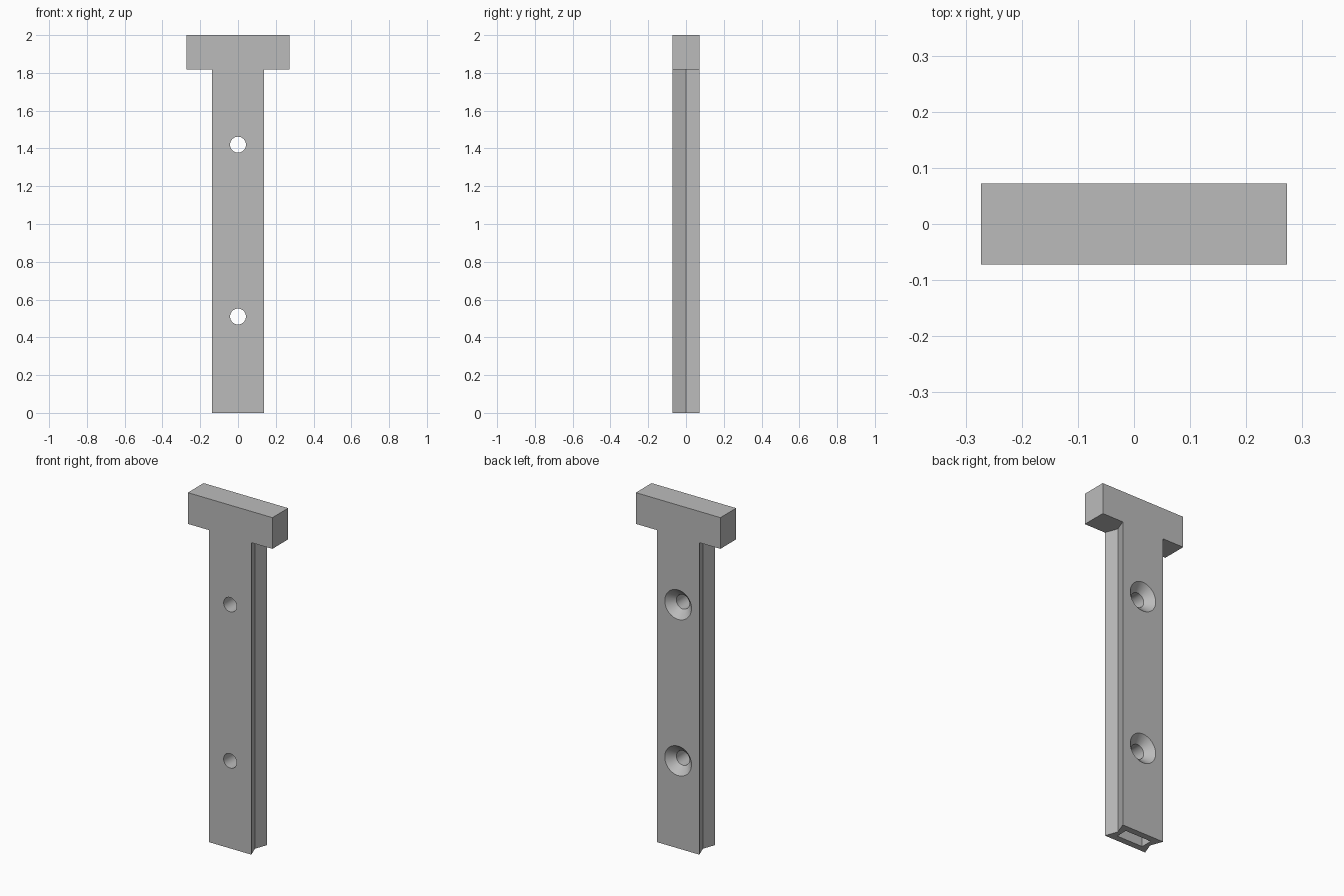
import bpy
import bmesh
import math
from mathutils import Matrix

old = bpy.data.objects.get("Cube")
if old:
    bpy.data.objects.remove(old, do_unlink=True)

HEIGHT, HEAD_H = 2.0, 0.182
HEAD_W, STEM_W, DEPTH = 0.545, 0.273, 0.145
GROOVE = 0.027
HOLE_R, SINK_R = 0.042, 0.086

grey = bpy.data.materials.new("plain grey")
grey.use_nodes = True
colour = (0.5, 0.5, 0.5, 1)
grey.diffuse_color = colour
grey.node_tree.nodes["Principled BSDF"].inputs["Base Color"].default_value = colour


def make_object(name, bm):
    bmesh.ops.recalc_face_normals(bm, faces=bm.faces)
    mesh = bpy.data.meshes.new(name)
    bm.to_mesh(mesh)
    bm.free()
    mesh.materials.append(grey)
    obj = bpy.data.objects.new(name, mesh)
    bpy.context.collection.objects.link(obj)
    return obj


def prism(name, outline, z0, z1):
    """Extrude an x/y outline from z0 up to z1."""
    bm = bmesh.new()
    face = bm.faces.new([bm.verts.new((x, y, z0)) for x, y in outline])
    top = bmesh.ops.extrude_face_region(bm, geom=[face])["geom"]
    verts = [v for v in top if isinstance(v, bmesh.types.BMVert)]
    bmesh.ops.translate(bm, verts=verts, vec=(0, 0, z1 - z0))
    return make_object(name, bm)


def rectangle(w, d):
    return [(-w / 2, -d / 2), (w / 2, -d / 2), (w / 2, d / 2), (-w / 2, d / 2)]


def cone(name, r_front, r_back, y0, y1, z):
    """Round cutter running from front y0 to back y1."""
    bm = bmesh.new()
    bmesh.ops.create_cone(bm, cap_ends=True, segments=48, radius1=r_back,
                          radius2=r_front, depth=y1 - y0,
                          matrix=Matrix.Translation((0, (y0 + y1) / 2, z))
                          @ Matrix.Rotation(math.pi / 2, 4, "X"))
    return make_object(name, bm)


def combine(body, tool, operation):
    bpy.context.view_layer.objects.active = body
    mod = body.modifiers.new(tool.name, "BOOLEAN")
    mod.operation, mod.object, mod.solver = operation, tool, "EXACT"
    bpy.ops.object.modifier_apply(modifier=mod.name)
    bpy.data.objects.remove(tool, do_unlink=True)


# Stem with a shallow V groove down each side
half = rectangle(STEM_W, DEPTH)
notch = STEM_W / 2 - GROOVE
outline = half[:2] + [(notch, 0)] + half[2:] + [(-notch, 0)]
body = prism("t_shaped_bracket", outline, 0, HEIGHT - HEAD_H / 2)

# Crossbar head
head = prism("head", rectangle(HEAD_W, DEPTH), HEIGHT - HEAD_H, HEIGHT)
combine(body, head, "UNION")

# Blind pocket in the foot
pocket = prism("foot_pocket", rectangle(0.17, 0.07), -0.05, 0.2)
combine(body, pocket, "DIFFERENCE")

# Screw holes, countersunk from the back
back = DEPTH / 2
sink = SINK_R - HOLE_R
for z in (0.51, 1.42):
    combine(body, cone("screw_hole", HOLE_R, HOLE_R, -0.2, 0.2, z), "DIFFERENCE")
    extra = 0.01
    combine(body, cone("countersink", HOLE_R, SINK_R + extra,
                       back - sink, back + extra, z), "DIFFERENCE")

# Smooth the round walls, keep the corners crisp
bpy.ops.object.select_all(action="DESELECT")
body.select_set(True)
bpy.context.view_layer.objects.active = body
bpy.ops.object.shade_smooth_by_angle(angle=math.radians(20))
